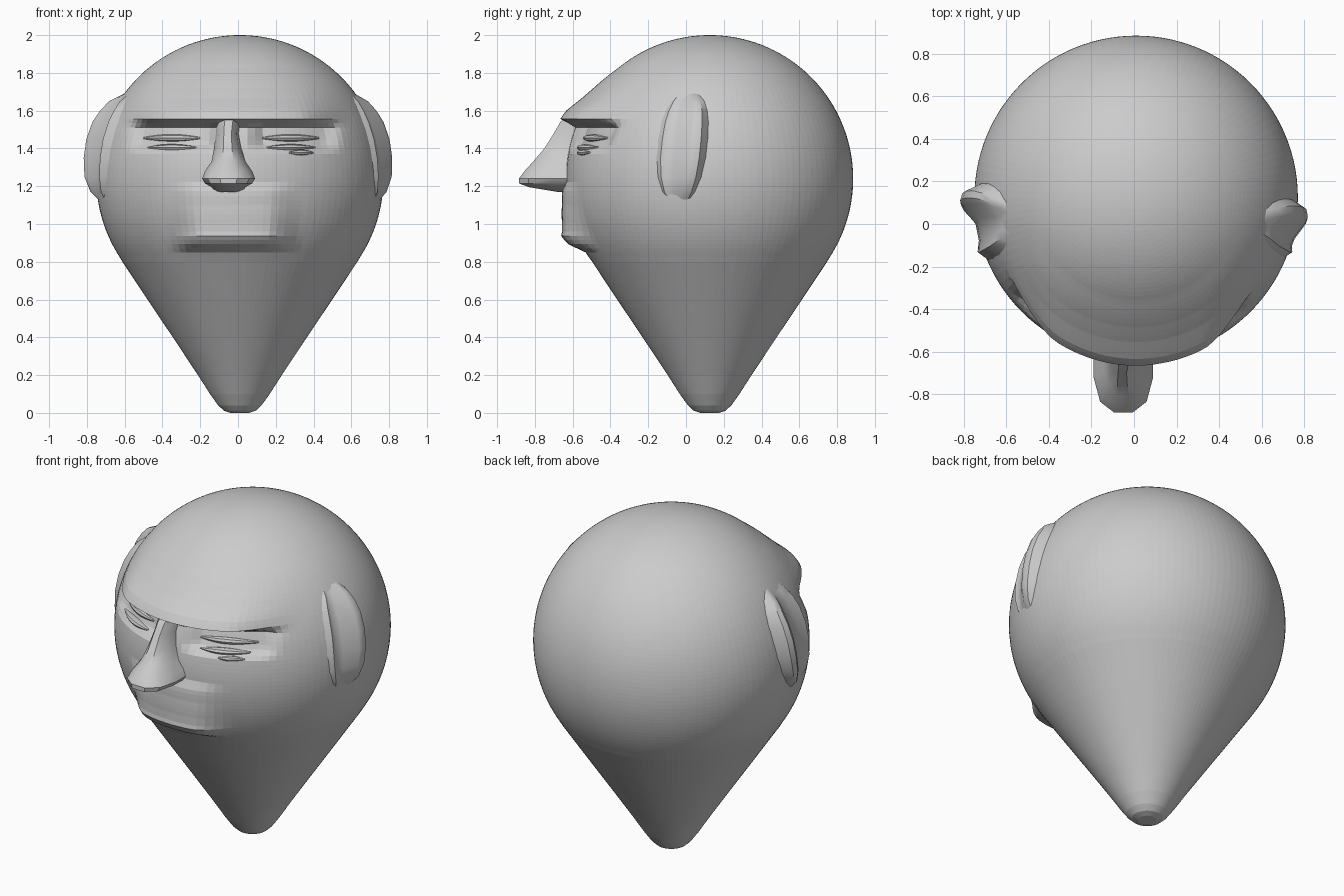
import bpy, bmesh, math

if "Cube" in bpy.data.objects:
    bpy.data.objects.remove(bpy.data.objects["Cube"])

CX, CY, CZ, R = 0.01, 0.125, 1.24, 0.76   # skull sphere

skin = bpy.data.materials.new("plain grey clay")
skin.diffuse_color = (0.6, 0.6, 0.6, 1)
skin.use_nodes = True
skin.node_tree.nodes["Principled BSDF"].inputs["Base Color"].default_value = skin.diffuse_color


def step(a, b, v):
    """Smooth ramp from 0 at a to 1 at b (a may exceed b)."""
    t = max(0.0, min(1.0, (v - a) / (b - a)))
    return t * t * (3 - 2 * t)


def interp(table, v):
    """Linear lookup in (key, value) pairs sorted by key."""
    for (a, p), (b, q) in zip(table, table[1:]):
        if v <= b:
            return p + (q - p) * max(0.0, (v - a) / (b - a))
    return table[-1][1]


def loft(name, rings, smooth=False):
    """Skin closed rings of equal length and cap both ends."""
    bm = bmesh.new()
    rows = [[bm.verts.new(p) for p in ring] for ring in rings]
    n = len(rows[0])
    for a, b in zip(rows, rows[1:]):
        for i in range(n):
            j = (i + 1) % n
            bm.faces.new((a[i], a[j], b[j], b[i]))
    bm.faces.new(rows[0])
    bm.faces.new(rows[-1])
    bmesh.ops.recalc_face_normals(bm, faces=bm.faces)
    mesh = bpy.data.meshes.new(name)
    bm.to_mesh(mesh)
    bm.free()
    mesh.materials.append(skin)
    ob = bpy.data.objects.new(name, mesh)
    bpy.context.collection.objects.link(ob)
    if smooth:
        bpy.context.view_layer.objects.active = ob
        ob.select_set(True)
        bpy.ops.object.shade_smooth_by_angle(angle=math.radians(35))
        ob.select_set(False)
    return ob


# Head: sphere running into a blunt cone, with the face pushed in and out
MOUTH = [(0.80, 0), (0.85, 0.005), (0.895, 0.075), (0.935, 0.09), (0.96, 0.075),
         (1.0, 0.06), (1.1, 0.035), (1.17, 0.025), (1.22, 0)]
BROW = [(1.515, 0), (1.555, 0.10), (1.60, 0.09), (1.66, 0.05), (1.72, 0.025), (1.82, 0)]


def face_push(x, z):
    ax = abs(x + 0.02)
    brow = interp(BROW, z) * step(0.62, 0.34, ax)
    socket = 0.055 * step(1.37, 1.43, z) * step(1.56, 1.51, z)
    socket *= step(0.08, 0.15, ax) * step(0.58, 0.46, ax)
    mouth = interp(MOUTH, z) * step(0.36, 0.17, ax)
    return brow - socket + mouth


profile = []
end = math.acos((0.85 - CZ) / R)
for k in range(66):
    a = 0.012 + (end - 0.012) * k / 65
    profile.append((CZ + R * math.cos(a), R * math.sin(a)))
CONE = [(0.0, 0.05), (0.012, 0.085), (0.04, 0.115), (0.1, 0.158), (0.2, 0.222),
        (0.4, 0.355), (0.6, 0.489), (0.8, 0.622), (0.85, 0.652)]
for z in (0.825, 0.8, 0.75, 0.7, 0.65, 0.6, 0.5, 0.4, 0.3, 0.2, 0.15, 0.1,
          0.07, 0.04, 0.025, 0.012, 0.0):
    profile.append((z, interp(CONE, z)))

SEG = 112
rings = []
for z, r in profile:
    ring = []
    for i in range(SEG):
        a = 2 * math.pi * i / SEG
        x, y = CX + r * math.cos(a), CY + r * math.sin(a)
        if y < 0:
            y -= face_push(x, z) * step(0.0, -0.2, y)
        ring.append((x, y, z))
    rings.append(ring)
loft("head", rings)

# Nose: height, centre, half width, tip depth
NOSE = [(1.575, -0.04, 0.06, -0.63), (1.54, -0.05, 0.068, -0.665),
        (1.48, -0.055, 0.062, -0.70), (1.40, -0.055, 0.072, -0.75),
        (1.33, -0.05, 0.09, -0.81), (1.28, -0.05, 0.125, -0.855),
        (1.24, -0.05, 0.14, -0.885), (1.215, -0.05, 0.125, -0.885),
        (1.195, -0.05, 0.09, -0.83), (1.17, -0.05, 0.07, -0.68)]
rings = []
for z, c, w, tip in NOSE:
    root = -0.5
    side = max(tip + 0.13, -0.72)
    half = [(1.0, root), (1.0, side), (0.78, tip + 0.05), (0.32, tip)]
    pts = half + [(-u, y) for u, y in reversed(half)]
    rings.append([(c + u * w, y, z + 0.0) for u, y in pts])
loft("nose", rings, True)


# Ears: section of (y, rise above the skull), scaled along the height
def ear(name, side, section):
    levels = [(1.10, 0.0, 0.35), (1.17, 0.5, 0.7), (1.25, 0.85, 0.9), (1.35, 1.0, 1.0),
              (1.45, 1.1, 1.0), (1.54, 1.1, 0.95), (1.60, 0.95, 0.85),
              (1.65, 0.7, 0.7), (1.71, 0.0, 0.4)]
    rings = []
    for z, lift, width in levels:
        ring = []
        for y, rise in section:
            yy = y * width + 0.1 * (z - 1.4)
            r2 = R * R - (z - CZ) ** 2 - (yy - CY) ** 2
            out = rise * lift if rise > 0 else rise
            if lift == 0:
                out = min(out, -0.02)
            ring.append((CX + side * (math.sqrt(r2) + out), yy, z))
        rings.append(ring)
    loft(name, rings, True)


ear("right_ear", 1, [(0.13, -0.03), (0.075, 0.05), (0.04, 0.06), (0.015, 0.055),
                     (-0.06, 0.012), (-0.10, 0.008), (-0.13, 0.022), (-0.18, -0.03)])
ear("left_ear", -1, [(0.20, -0.03), (0.15, 0.065), (0.115, 0.075), (0.085, 0.06),
                     (0.02, 0.006), (-0.07, 0.008), (-0.13, 0.035), (-0.20, -0.03)])


# Eyelids: slim bars following the curve of the socket
def lid(name, x0, x1, z, height, depth):
    rings = []
    for k in range(9):
        t = k / 8
        x = x0 + (x1 - x0) * t
        s = 0.25 + 0.75 * math.sin(math.pi * t)
        r = math.sqrt(R * R - (z - CZ) ** 2 - (x - CX) ** 2)
        y = CY - r - face_push(x, z)
        rings.append([(x, y - depth * s * math.cos(a), z + height * s * math.sin(a))
                      for a in [2 * math.pi * i / 8 for i in range(8)]])
    loft(name, rings, True)


for label, x0, x1 in (("left", -0.5, -0.2), ("right", 0.13, 0.43)):
    lid(label + "_upper_lid", x0, x1, 1.455, 0.02, 0.025)
    lid(label + "_lower_lid", x0 + 0.02, x1 - 0.02, 1.405, 0.018, 0.03)
lid("right_eye_bag", 0.27, 0.40, 1.378, 0.016, 0.02)
